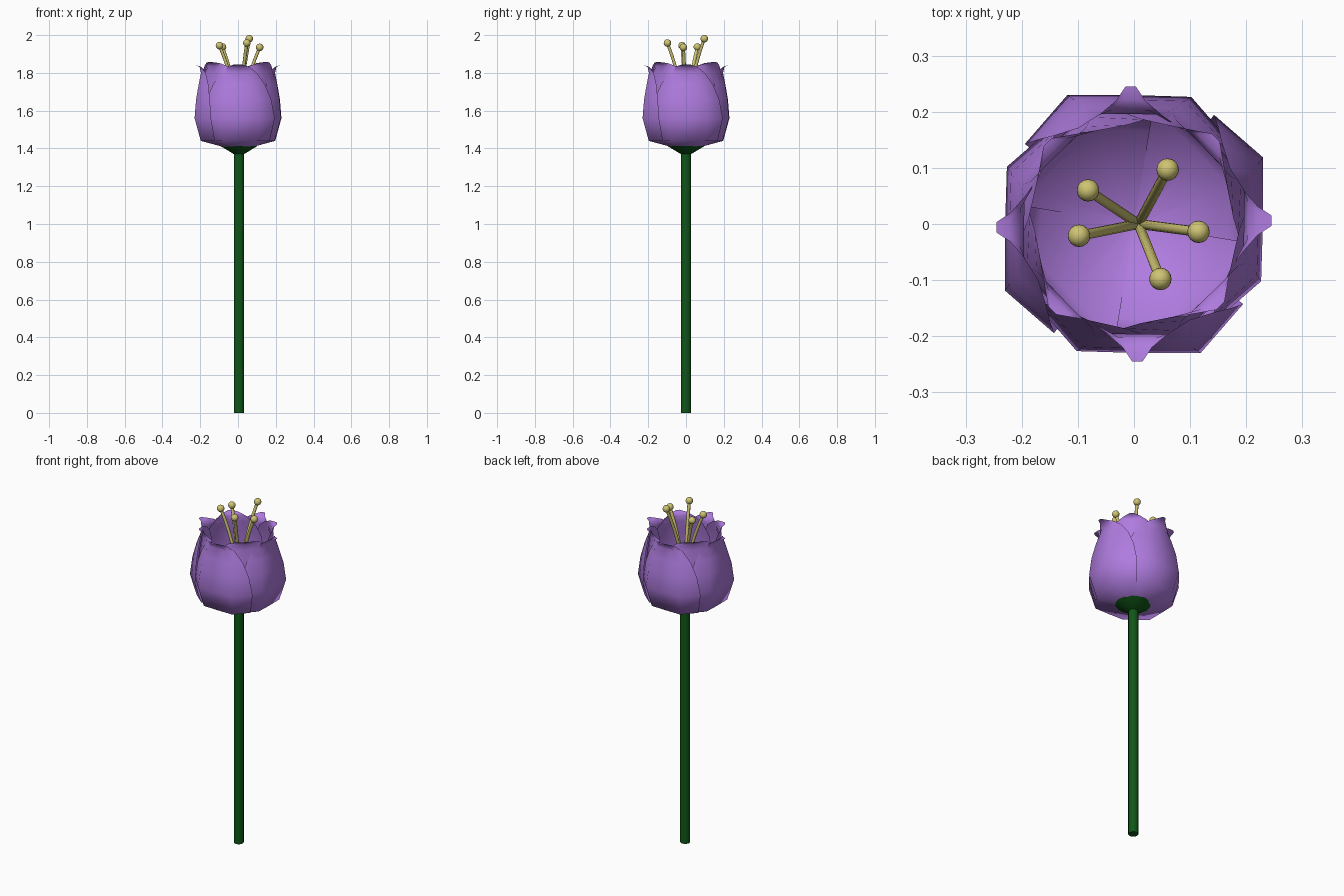
import bpy, bmesh, math
from mathutils import Vector, Matrix

if "Cube" in bpy.data.objects:
    bpy.data.objects.remove(bpy.data.objects["Cube"])


def material(name, rgb):
    m = bpy.data.materials.new(name)
    m.diffuse_color = (*rgb, 1)
    m.use_nodes = True
    m.node_tree.nodes["Principled BSDF"].inputs["Base Color"].default_value = m.diffuse_color
    return m


PURPLE = material("petal purple", (0.43, 0.20, 0.74))
GREEN = material("stem green", (0.005, 0.095, 0.008))
YELLOW = material("stamen yellow", (0.62, 0.55, 0.17))
CX = 0.005


def finish(name, bm, mat, angle=60):
    me = bpy.data.meshes.new(name)
    bm.to_mesh(me)
    bm.free()
    ob = bpy.data.objects.new(name, me)
    bpy.context.collection.objects.link(ob)
    me.materials.append(mat)
    bpy.ops.object.select_all(action='DESELECT')
    ob.select_set(True)
    bpy.context.view_layer.objects.active = ob
    bpy.ops.object.shade_smooth_by_angle(angle=math.radians(angle))
    return ob


# Skin a list of vertex rows
def skin(bm, rows, closed=False):
    for a, b in zip(rows, rows[1:]):
        n = len(a)
        for i in range(n if closed else n - 1):
            j = (i + 1) % n
            bm.faces.new((a[i], a[j], b[j], b[i]))


# Petal cross-section (outward, sideways); the left-hand edge overlaps its neighbour
SECTION = [(0.57, -0.80), (0.985, -0.44), (1.0, 0.04), (1.0, 0.52), (0.62, 0.85)]


def petal(name, rows, angle):
    bm = bmesh.new()
    rot = Matrix.Rotation(math.radians(angle), 4, 'Z')
    grid = []
    for z, r, w in rows:
        line = []
        for d, t in SECTION:
            out = r * (1 + (d - 1) * w * w)
            side = 0.03 * min(r, 0.2) + min(r, 0.23) * (t - 0.03) * w
            line.append(bm.verts.new(rot @ Vector((out, side, z))))
        grid.append(line)
    skin(bm, grid)
    return finish(name, bm, PURPLE, 80)


# rows: height, distance from axis, width factor
OUTER = [(1.395, 0.03, 1), (1.44, 0.197, 1), (1.56, 0.23, 1), (1.66, 0.222, 0.93),
         (1.74, 0.208, 0.80), (1.80, 0.196, 0.58), (1.83, 0.203, 0.34),
         (1.842, 0.222, 0.14), (1.845, 0.245, 0.05)]
INNER = [(1.418, 0.004, 1), (1.455, 0.17, 1), (1.56, 0.203, 1), (1.66, 0.200, 1),
         (1.74, 0.192, 0.95), (1.80, 0.184, 0.80), (1.835, 0.184, 0.55),
         (1.852, 0.194, 0.28), (1.857, 0.212, 0.06)]
for k in range(4):
    petal(f"outer_petal_{k + 1}", OUTER, 90 * k)
    petal(f"inner_petal_{k + 1}", INNER, 90 * k + 45)


# Tube along points with matching radii
def tube(name, pts, radii, mat, sides):
    bm = bmesh.new()
    rings = []
    for p, r in zip(pts, radii):
        rings.append([bm.verts.new(Vector(p) + Vector((r * math.cos(a), r * math.sin(a), 0)))
                      for a in (2 * math.pi * i / sides for i in range(sides))])
    skin(bm, rings, True)
    bm.faces.new(rings[0][::-1])
    bm.faces.new(rings[-1])
    return finish(name, bm, mat, 40)


# Stem and flared receptacle under the petals
tube("stem", [(CX, 0, 0), (CX, 0, 1.395)], [0.027, 0.027], GREEN, 16)
tube("receptacle", [(CX, 0, 1.37), (CX, 0, 1.413)], [0.027, 0.098], GREEN, 16)

# Stamens: curved filament with a round anther
ENDS = [(0.060, 0.097, 1.981), (-0.082, 0.060, 1.937), (-0.098, -0.021, 1.944),
        (0.047, -0.098, 1.958), (0.115, -0.014, 1.935)]
for k, (x, y, z) in enumerate(ENDS):
    base = Vector((0.008, 0, 1.42))
    pts = []
    for i in range(9):
        t = i / 8
        s = t ** 2.1
        pts.append((base.x + (x - base.x) * s, base.y + (y - base.y) * s, base.z + (z - base.z) * t))
    tube(f"filament_{k + 1}", pts, [0.009] * 9, YELLOW, 10)
    bm = bmesh.new()
    bmesh.ops.create_uvsphere(bm, u_segments=16, v_segments=10, radius=0.02,
                              matrix=Matrix.Translation((x, y, z)))
    finish(f"anther_{k + 1}", bm, YELLOW)
